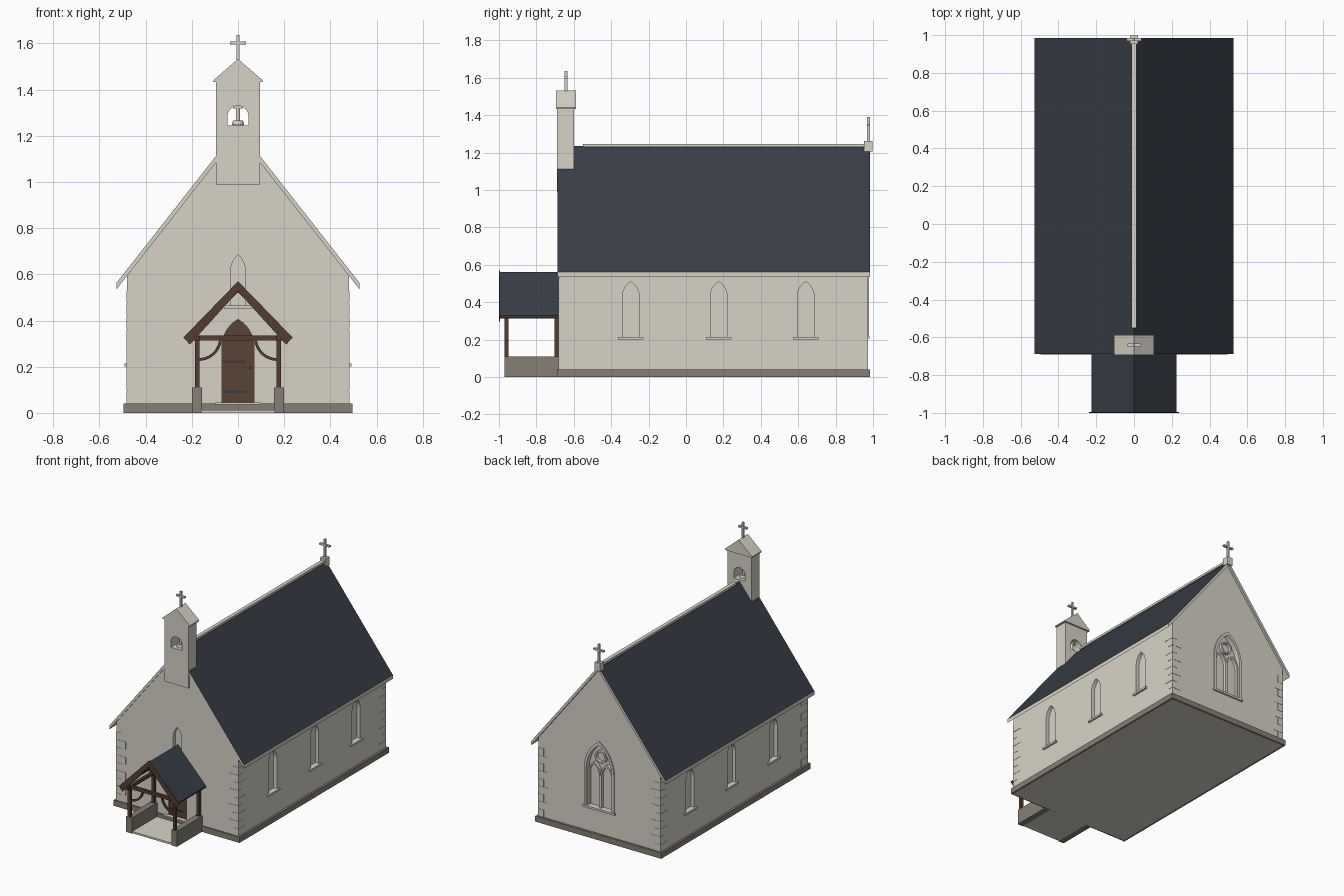
import bpy, bmesh, math
from mathutils import Vector

cube = bpy.data.objects.get("Cube")
if cube:
    bpy.data.objects.remove(cube, do_unlink=True)


def material(name, r, g, b):
    m = bpy.data.materials.new(name)
    m.use_nodes = True
    m.diffuse_color = (r, g, b, 1)
    m.node_tree.nodes["Principled BSDF"].inputs["Base Color"].default_value = (r, g, b, 1)
    return m


STONE = material("pale_stone", 0.68, 0.65, 0.565)
PLINTH = material("dark_stone", 0.24, 0.21, 0.178)
SLATE = material("slate", 0.04, 0.049, 0.063)
OAK = material("oak_beam", 0.09, 0.046, 0.031)
DOOR = material("door_wood", 0.105, 0.056, 0.037)
IRON = material("iron", 0.042, 0.042, 0.046)


def finish(name, bm, mat):
    bmesh.ops.recalc_face_normals(bm, faces=bm.faces)
    me = bpy.data.meshes.new(name)
    bm.to_mesh(me)
    bm.free()
    me.materials.append(mat)
    ob = bpy.data.objects.new(name, me)
    bpy.context.collection.objects.link(ob)
    return ob


def add_box(bm, x0, x1, y0, y1, z0, z1):
    vs = bmesh.ops.create_cube(bm, size=1)["verts"]
    for v in vs:
        v.co = Vector((x1 if v.co.x > 0 else x0, y1 if v.co.y > 0 else y0, z1 if v.co.z > 0 else z0))


def boxes(name, mat, *dims):
    bm = bmesh.new()
    for d in dims:
        add_box(bm, *d)
    return finish(name, bm, mat)


def mirrored(x0, x1, *rest):
    return (x0, x1, *rest), (-x1, -x0, *rest)


def prism(name, pts, a, b, mat, axis="y"):
    """Extrude a (u, z) outline along y or x."""
    bm = bmesh.new()
    vs = [bm.verts.new((u, a, z) if axis == "y" else (a, u, z)) for u, z in pts]
    face = bm.faces.new(vs)
    ext = bmesh.ops.extrude_face_region(bm, geom=[face])["geom"]
    move = (0, b - a, 0) if axis == "y" else (b - a, 0, 0)
    bmesh.ops.translate(bm, verts=[g for g in ext if isinstance(g, bmesh.types.BMVert)], vec=move)
    return finish(name, bm, mat)


def band(name, outer, inner, y0, y1, mat, closed=False):
    """Strip between two matching (x, z) lines, extruded along y."""
    bm = bmesh.new()
    rings = [[bm.verts.new(c) for c in ((o[0], y0, o[1]), (o[0], y1, o[1]), (i[0], y1, i[1]), (i[0], y0, i[1]))]
             for o, i in zip(outer, inner)]
    pairs = list(zip(rings, rings[1:]))
    if closed:
        pairs.append((rings[-1], rings[0]))
    else:
        bm.faces.new(rings[0])
        bm.faces.new(rings[-1])
    for p, q in pairs:
        for k in range(4):
            n = (k + 1) % 4
            bm.faces.new((p[k], p[n], q[n], q[k]))
    return finish(name, bm, mat)


def arch(w, z0, zs, zt, c=0.0, n=8):
    """Pointed (or round, when the rise equals w) arch outline."""
    rise = zt - zs
    r = (w * w + rise * rise) / (2 * w)
    end = math.atan2(rise, r - w)
    right = [(w - r + r * math.cos(end * i / n), zs + r * math.sin(end * i / n)) for i in range(n + 1)]
    left = [(-x, z) for x, z in reversed(right[:-1])]
    return [(c + x, z) for x, z in [(w, z0)] + right + left + [(-w, z0)]]


def arc(cx, cz, r, a0, a1, n):
    return [(cx + r * math.cos(a0 + (a1 - a0) * i / n), cz + r * math.sin(a0 + (a1 - a0) * i / n)) for i in range(n + 1)]


def chevron(name, half, apex, slope, thick, y0, y1, mat):
    top = [(x, apex - slope * abs(x)) for x in (-half, 0, half)]
    return band(name, top, [(x, z - thick) for x, z in top], y0, y1, mat)


def cut(target, cutters):
    for c in cutters:
        c.hide_render = True
        mod = target.modifiers.new("opening", "BOOLEAN")
        mod.operation = "DIFFERENCE"
        mod.solver = "EXACT"
        mod.object = c
        bpy.context.view_layer.objects.active = target
        bpy.ops.object.modifier_apply(modifier=mod.name)
        bpy.data.objects.remove(c, do_unlink=True)


# Nave walls with recessed windows and doorway
SLOPE, F, B, W = 1.275, -0.68, 0.97, 0.48
EAVE = 1.215 - SLOPE * W
walls = prism("nave_walls", [(-W, 0), (W, 0), (W, EAVE), (0, 1.215), (-W, EAVE)], F, B, STONE)
window_y = (-0.295, 0.175, 0.64)
cutters = [prism("cutter", arch(0.033, 0.465, 0.61, 0.685), F - 0.1, F + 0.025, STONE),
           prism("cutter", arch(0.07, 0.045, 0.285, 0.405), F - 0.1, F + 0.02, STONE),
           prism("cutter", arch(0.10, 0.22, 0.48, 0.67), B - 0.03, B + 0.1, STONE)]
for y in window_y:
    for s in (-1, 1):
        cutters.append(prism("cutter", arch(0.045, 0.213, 0.43, 0.51, y), s * (W - 0.025), s * (W + 0.1), STONE, "x"))
cut(walls, cutters)

# Plinth course around the walls
boxes("plinth", PLINTH, *mirrored(W, 0.495, -0.69, 0.985, 0, 0.04),
      (-W, W, -0.69, F, 0, 0.04), (-W, W, B, 0.985, 0, 0.04))

# Window sills
sills = [(-0.06, 0.06, F - 0.012, F + 0.02, 0.453, 0.465), (-0.125, 0.125, B - 0.02, B + 0.012, 0.205, 0.22)]
for y in window_y:
    sills += mirrored(W - 0.02, W + 0.012, y - 0.068, y + 0.068, 0.2, 0.213)
boxes("window_sills", STONE, *sills)

# Rear window hood and tracery
band("rear_window_hood", arch(0.118, 0.22, 0.48, 0.695), arch(0.10, 0.22, 0.48, 0.67), B - 0.01, B + 0.008, STONE)
for side, c in (("left", 0.05), ("right", -0.05)):
    band("rear_lancet_" + side, arch(0.05, 0.22, 0.45, 0.535, c), arch(0.04, 0.22, 0.45, 0.52, c),
         B - 0.032, B - 0.008, STONE)
full = 2 * math.pi
band("rear_window_ring", arc(0, 0.58, 0.045, 0, full, 20)[:-1], arc(0, 0.58, 0.034, 0, full, 20)[:-1],
     B - 0.032, B - 0.008, STONE, closed=True)

# Corner quoins, alternating long and short
quoins = []
step = 0.49 / 9
for i in range(9):
    lx, ly = (0.075, 0.042) if i % 2 else (0.042, 0.075)
    z0, z1 = 0.04 + i * step, 0.04 + (i + 1) * step - 0.003
    quoins += mirrored(W - lx, W + 0.002, F - 0.002, F + ly, z0, z1)
    quoins += mirrored(W - lx, W + 0.002, B - ly, B + 0.002, z0, z1)
boxes("corner_quoins", STONE, *quoins)

# Main roof: stone slab edges, slate on the upward faces, stone ridge
roof = chevron("main_roof", 0.527, 1.234, SLOPE, 0.028, -0.687, 0.985, STONE)
roof.data.materials.append(SLATE)
for p in roof.data.polygons:
    p.material_index = int(p.normal.z > 0.3)
boxes("roof_ridge", STONE, (-0.013, 0.013, -0.55, 0.97, 1.23, 1.246))


def cross(name, y, z0, z1, arm):
    z = z1 - (z1 - z0) * 0.33
    boxes(name, STONE, (-0.006, 0.006, y - 0.008, y + 0.008, z0 - 0.01, z1),
          (-arm, arm, y - 0.008, y + 0.008, z - 0.006, z + 0.006))


# Bellcote with round-headed opening, gabled cap and cross
bellcote = boxes("bellcote", STONE, (-0.095, 0.095, -0.69, -0.6, 0.99, 1.44))
cut(bellcote, [prism("cutter", arch(0.045, 1.245, 1.285, 1.33), -0.8, -0.5, STONE)])
prism("bellcote_cap", [(-0.107, 1.432), (0.107, 1.432), (0.107, 1.44), (0, 1.533), (-0.107, 1.44)], -0.694, -0.588, STONE)
cross("bellcote_cross", -0.641, 1.53, 1.637, 0.034)

# Bell hung on a stem
bm = bmesh.new()
for r0, r1, z0, z1 in ((0.026, 0.022, 1.247, 1.266), (0.009, 0.009, 1.266, 1.332)):
    vs = bmesh.ops.create_cone(bm, cap_ends=True, segments=16, radius1=r0, radius2=r1, depth=z1 - z0)["verts"]
    bmesh.ops.translate(bm, verts=vs, vec=(0, -0.645, (z0 + z1) / 2))
add_box(bm, -0.022, 0.022, -0.655, -0.635, 1.318, 1.328)
finish("bell", bm, STONE)

# Rear gable finial
boxes("rear_finial_base", STONE, (-0.022, 0.022, 0.953, 0.997, 1.205, 1.262))
cross("rear_cross", 0.976, 1.262, 1.39, 0.04)

# Door with iron straps and handle
prism("door", arch(0.07, 0.045, 0.285, 0.405), F + 0.008, F + 0.022, DOOR)
boxes("door_iron", IRON, (-0.068, 0.035, F + 0.003, F + 0.01, 0.086, 0.096),
      (-0.068, 0.035, F + 0.003, F + 0.01, 0.216, 0.226), (0.049, 0.057, F, F + 0.01, 0.191, 0.201))
boxes("door_step", STONE, (-0.1, 0.1, -0.7, -0.66, 0.036, 0.045))

# Porch base
boxes("porch_floor", STONE, (-0.156, 0.156, -0.965, -0.68, 0, 0.013))
boxes("porch_walls", PLINTH, *mirrored(0.155, 0.199, -0.97, -0.68, 0, 0.11))

# Porch timber frame
beams = []
for y0, y1 in ((-0.97, -0.95), (-0.702, -0.682)):
    beams += mirrored(0.167, 0.187, y0, y1, 0.11, 0.335)
    beams.append((-0.19, 0.19, y0, y1, 0.313, 0.335))
beams += mirrored(0.167, 0.187, -0.996, -0.682, 0.313, 0.332)
boxes("porch_frame", OAK, *beams)
for side, s in (("left", 1), ("right", -1)):
    a0 = 1.5 * math.pi
    a1 = a0 - s * math.pi / 2
    band("porch_brace_" + side, arc(s * 0.17, 0.325, 0.1, a0, a1, 10), arc(s * 0.17, 0.325, 0.088, a0, a1, 10),
         -0.967, -0.953, OAK)

# Porch roof with thin front bargeboards and inner rafters
top = [(-0.237, 0.326), (0, 0.57), (0.237, 0.326)]
under = [(-0.208, 0.296), (0, 0.526), (0.208, 0.296)]
band("porch_bargeboards", top, under, -1.0, -0.995, OAK)
chevron("porch_slates", 0.225, 0.562, 1.04, 0.01, -0.996, -0.675, SLATE)
for end, y in (("front", -0.97), ("back", -0.702)):
    chevron("porch_rafters_" + end, 0.205, 0.553, 1.04, 0.03, y, y + 0.02, OAK)
